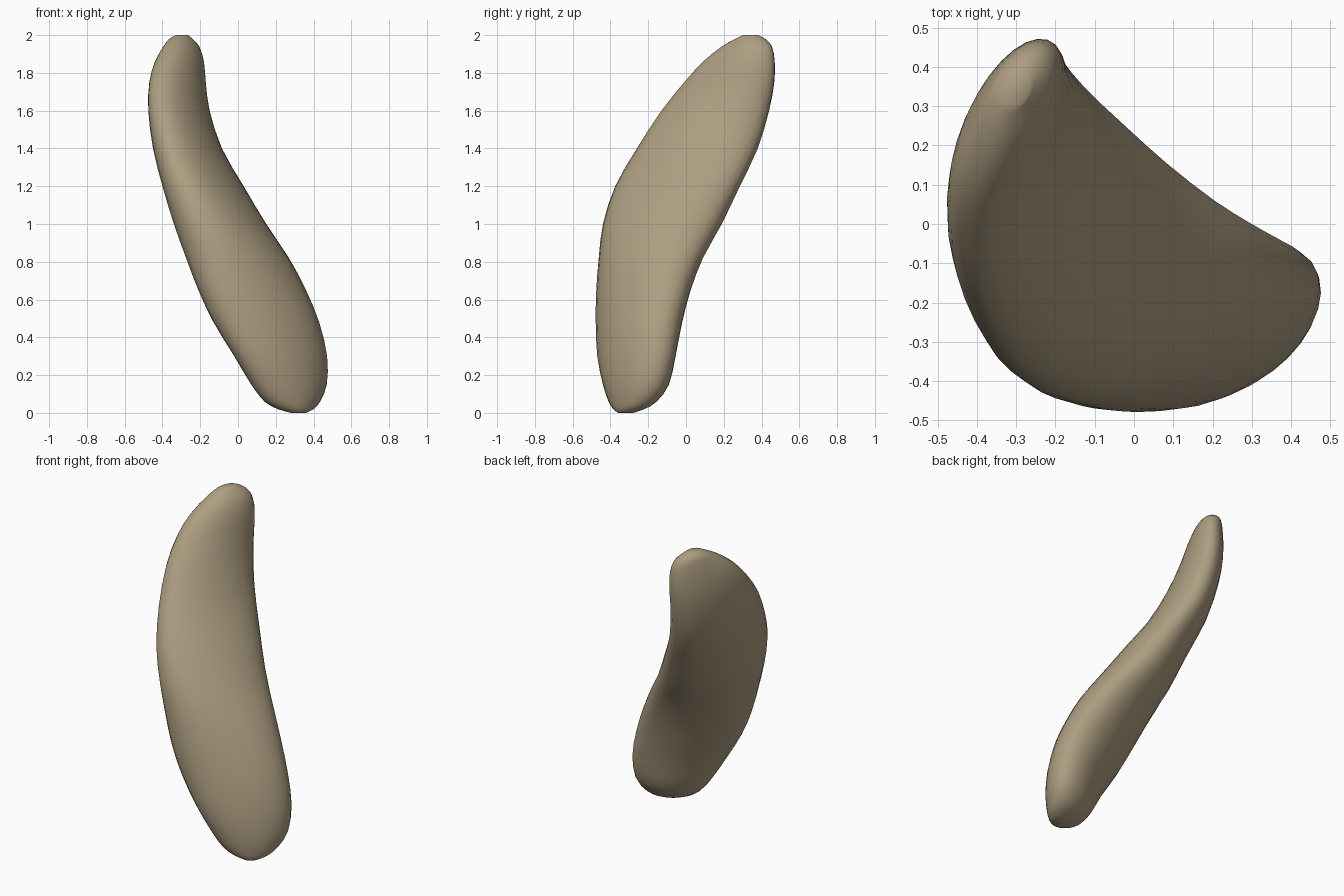
import bpy, bmesh, math

if "Cube" in bpy.data.objects:
    bpy.data.objects.remove(bpy.data.objects["Cube"])

# Horizontal slices of the leaning bean: z, x min, x max, y min, y max, diagonal skew
SLICES = [
    (0.00, 0.28, 0.36, -0.36, -0.28, 0.3),
    (0.02, 0.21, 0.40, -0.385, -0.22, 0.35),
    (0.06, 0.14, 0.435, -0.41, -0.155, 0.4),
    (0.15, 0.07, 0.47, -0.44, -0.09, 0.45),
    (0.30, -0.02, 0.472, -0.47, -0.055, 0.5),
    (0.48, -0.13, 0.43, -0.478, -0.02, 0.47),
    (0.65, -0.21, 0.36, -0.475, 0.025, 0.44),
    (0.82, -0.275, 0.27, -0.462, 0.09, 0.38),
    (1.00, -0.34, 0.15, -0.44, 0.19, 0.33),
    (1.20, -0.40, 0.03, -0.375, 0.285, 0.38),
    (1.40, -0.45, -0.085, -0.26, 0.38, 0.42),
    (1.60, -0.475, -0.15, -0.13, 0.44, 0.5),
    (1.75, -0.47, -0.17, -0.01, 0.468, 0.55),
    (1.86, -0.44, -0.18, 0.09, 0.47, 0.55),
    (1.94, -0.395, -0.205, 0.19, 0.455, 0.5),
    (1.98, -0.365, -0.24, 0.26, 0.42, 0.4),
    (2.00, -0.33, -0.265, 0.30, 0.38, 0.3),
]
SIDES = 28


def smooth_slice(i, t):
    """Catmull-Rom blend between slice i and i + 1."""
    n = len(SLICES) - 1
    rows = [SLICES[min(max(i + k, 0), n)] for k in (-1, 0, 1, 2)]
    return [0.5 * (2 * b + (c - a) * t + (2 * a - 5 * b + 4 * c - d) * t * t
                   + (3 * b - a - 3 * c + d) * t ** 3)
            for a, b, c, d in zip(*rows)]


def ring(bm, s):
    """Skewed ellipse that exactly fills the slice's x and y extents."""
    z, x0, x1, y0, y1, skew = s
    lag = math.acos(skew)
    verts = []
    for k in range(SIDES):
        a = math.tau * k / SIDES
        # half the lag on each axis keeps the points evenly spread
        verts.append(bm.verts.new((
            (x0 + x1) / 2 + (x1 - x0) / 2 * math.cos(a + lag / 2 - math.pi / 4),
            (y0 + y1) / 2 + (y1 - y0) / 2 * math.cos(a - lag / 2 - math.pi / 4),
            z)))
    return verts


# Loft the body through all slices and close both tips
bm = bmesh.new()
levels = [smooth_slice(i, t) for i in range(len(SLICES) - 1) for t in (0, 0.5)]
levels.append(SLICES[-1])
rings = [ring(bm, s) for s in levels]
for low, high in zip(rings, rings[1:]):
    for k in range(SIDES):
        j = (k + 1) % SIDES
        bm.faces.new((low[k], low[j], high[j], high[k]))
bm.faces.new(rings[0])
bm.faces.new(rings[-1])
bmesh.ops.recalc_face_normals(bm, faces=bm.faces)
for f in bm.faces:
    f.smooth = True

mesh = bpy.data.meshes.new("bean_body")
bm.to_mesh(mesh)
bm.free()
body = bpy.data.objects.new("bean_body", mesh)
bpy.context.collection.objects.link(body)

# Single tan colour
tan = bpy.data.materials.new("warm_tan")
tan.diffuse_color = (0.42, 0.34, 0.22, 1)
tan.use_nodes = True
tan.node_tree.nodes["Principled BSDF"].inputs["Base Color"].default_value = tan.diffuse_color
mesh.materials.append(tan)
